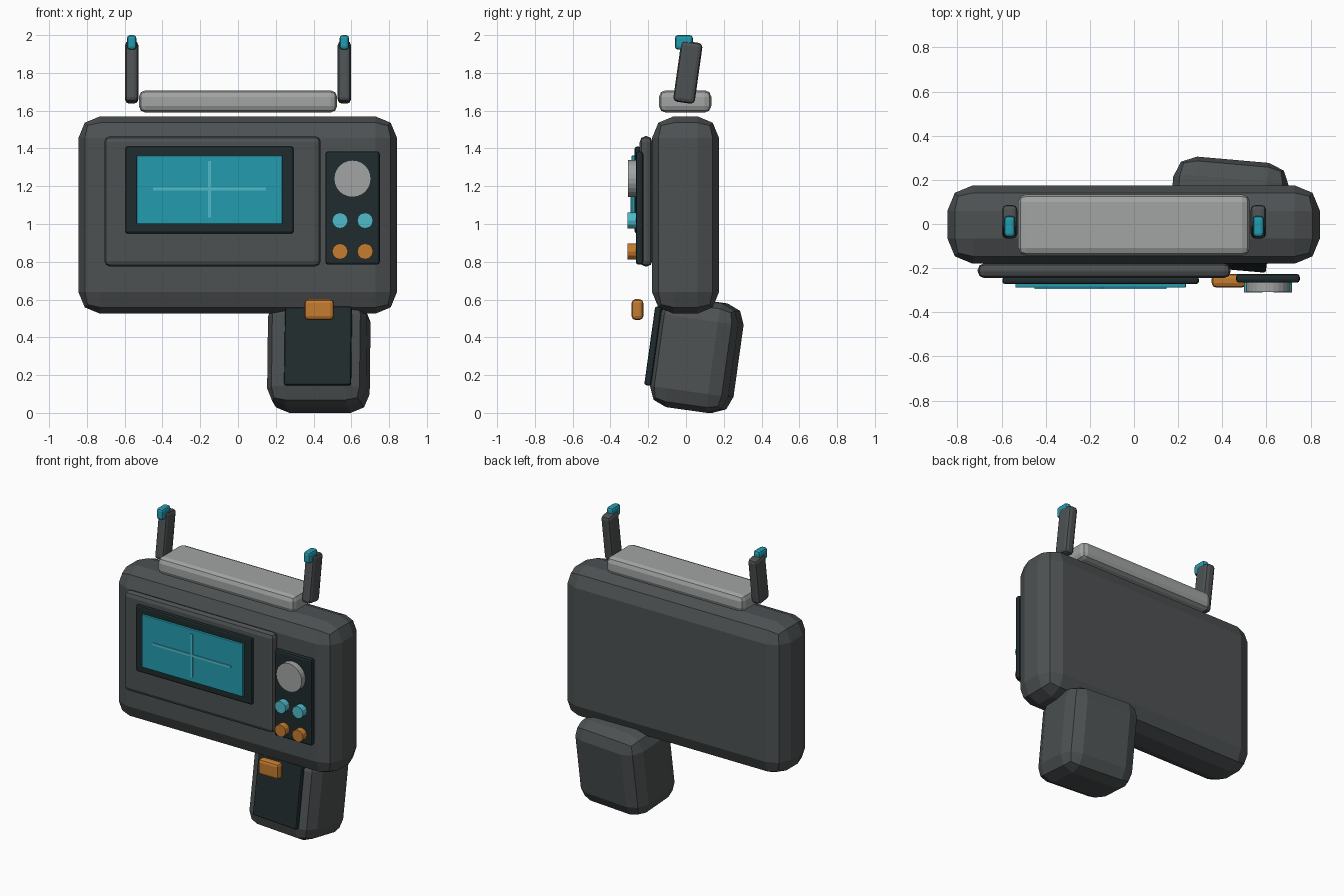
import bpy, bmesh, math
from mathutils import Matrix, Euler, Vector

if "Cube" in bpy.data.objects:
    bpy.data.objects.remove(bpy.data.objects["Cube"])


def material(name, rgb):
    m = bpy.data.materials.new(name)
    m.diffuse_color = (*rgb, 1)
    m.use_nodes = True
    m.node_tree.nodes["Principled BSDF"].inputs["Base Color"].default_value = m.diffuse_color
    return m


GREY = material("casing grey", (0.075, 0.083, 0.086))
DARK = material("dark inset", (0.014, 0.024, 0.026))
LIGHT = material("light grey", (0.36, 0.37, 0.37))
TEAL = material("screen teal", (0.017, 0.33, 0.43))
CYAN = material("bright cyan", (0.08, 0.50, 0.60))
ORANGE = material("orange", (0.56, 0.20, 0.03))


def finish(name, bm, mat, place):
    bm.transform(place)
    me = bpy.data.meshes.new(name)
    bm.to_mesh(me)
    bm.free()
    me.materials.append(mat)
    ob = bpy.data.objects.new(name, me)
    bpy.context.collection.objects.link(ob)
    return ob


def box(name, mat, size, centre, bevel=0.0, place=Matrix()):
    """Rounded box, two bevel steps, flat faces."""
    bm = bmesh.new()
    bmesh.ops.create_cube(bm, size=1)
    bmesh.ops.scale(bm, vec=size, verts=bm.verts)
    if bevel:
        bmesh.ops.bevel(bm, geom=bm.edges[:], offset=bevel, segments=2,
                        profile=0.5, affect='EDGES')
    return finish(name, bm, mat, place @ Matrix.Translation(centre))


def span(name, mat, x, y, z, bevel=0.0):
    """Rounded box from its extents on each axis."""
    size = [b - a for a, b in (x, y, z)]
    centre = [(a + b) / 2 for a, b in (x, y, z)]
    return box(name, mat, size, centre, bevel)


def disc(name, mat, x, z, radius, y, sides):
    """Short cylinder facing the front."""
    bm = bmesh.new()
    bmesh.ops.create_cone(bm, cap_ends=True, segments=sides, radius1=radius,
                          radius2=radius, depth=y[1] - y[0])
    place = Matrix.Translation((x, sum(y) / 2, z)) @ Matrix.Rotation(math.pi / 2, 4, 'X')
    return finish(name, bm, mat, place)


def tilt(centre, rx, rz=0.0):
    rot = Euler((math.radians(rx), 0, math.radians(rz))).to_matrix().to_4x4()
    return Matrix.Translation(centre) @ rot


# Main casing and raised front panel
span("casing", GREY, (-0.845, 0.842), (-0.18, 0.175), (0.525, 1.57), 0.115)
span("front_panel", GREY, (-0.708, 0.438), (-0.245, -0.178), (0.775, 1.465), 0.03)

# Screen with frame and crosshair
span("screen_frame", DARK, (-0.596, 0.294), (-0.272, -0.24), (0.95, 1.41), 0.012)
span("screen", TEAL, (-0.537, 0.235), (-0.288, -0.265), (1.0, 1.362), 0.004)
span("crosshair_horizontal", CYAN, (-0.45, 0.148), (-0.294, -0.286), (1.177, 1.193))
span("crosshair_vertical", CYAN, (-0.159, -0.143), (-0.294, -0.286), (1.034, 1.334))

# Control plate, dial and buttons
span("control_plate", DARK, (0.462, 0.751), (-0.266, -0.226), (0.785, 1.384), 0.014)
disc("dial", LIGHT, 0.606, 1.24, 0.098, (-0.308, -0.262), 24)
for row, mat, z in (("upper", CYAN, 1.018), ("lower", ORANGE, 0.855)):
    for side, x in (("left", 0.54), ("right", 0.673)):
        disc(f"{row}_button_{side}", mat, x, z, 0.042, (-0.31, -0.262), 12)

# Tilted grip with its front pad, and the trigger
GRIP = tilt((0.428, 0.057, 0.305), -8, -5)
box("grip", GREY, (0.526, 0.42, 0.585), (0, 0, 0), 0.1, GRIP)
box("grip_pad", DARK, (0.355, 0.036, 0.42), (0.015, -0.221, 0.018), 0.01, GRIP)
span("trigger", ORANGE, (0.352, 0.508), (-0.288, -0.226), (0.492, 0.602), 0.02)

# Top handle
span("top_handle", LIGHT, (-0.525, 0.525), (-0.143, 0.134), (1.59, 1.708), 0.035)

# Pair of leaning antennas with tips
for side, s in (("left", -1), ("right", 1)):
    x = s * 0.563
    box(f"antenna_{side}", GREY, (0.07, 0.115, 0.325), (0, 0, 0), 0.022,
        tilt((x, 0.01, 1.803), -8))
    box(f"antenna_tip_{side}", TEAL, (0.05, 0.095, 0.077), (x, -0.011, 1.9615), 0.016)
